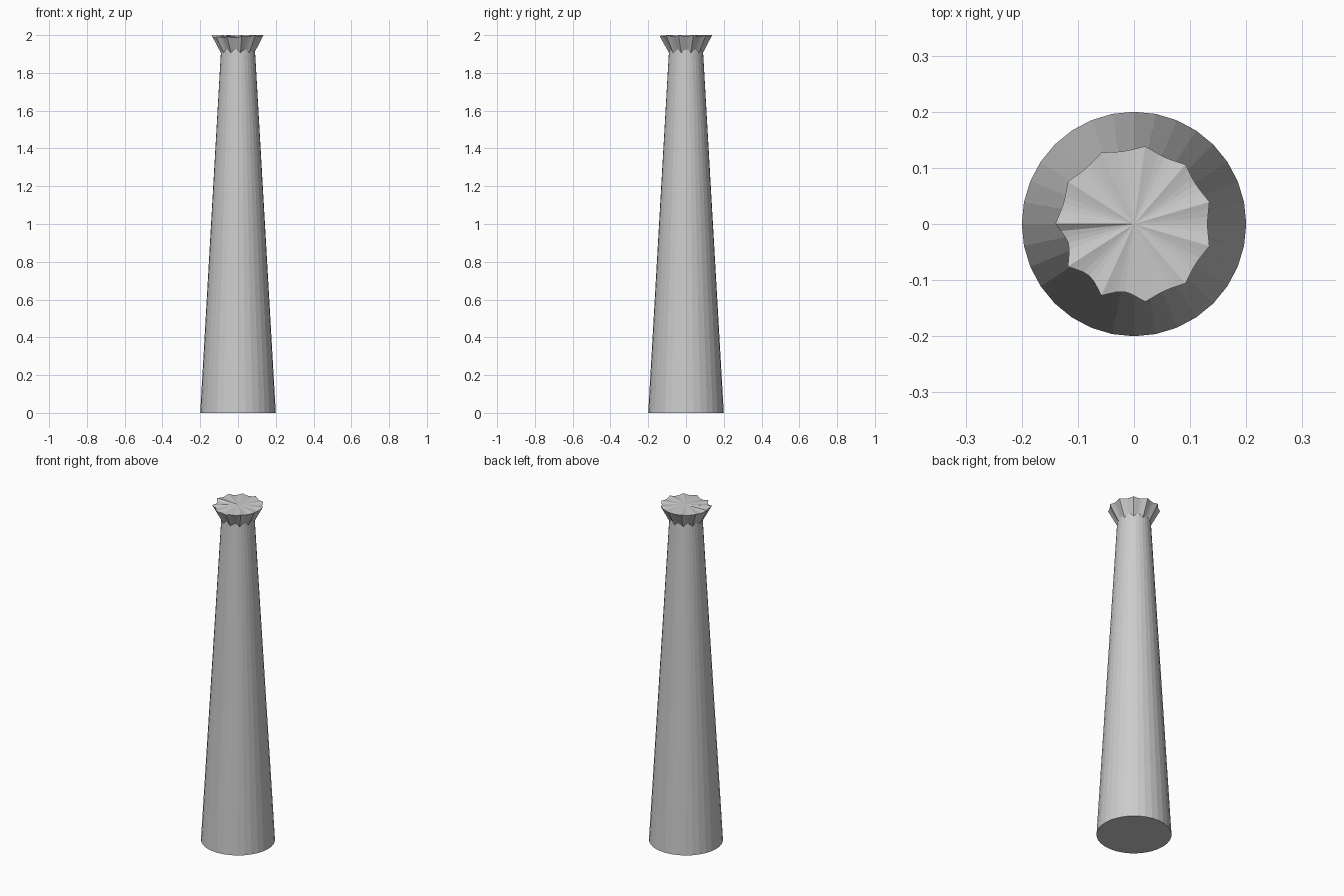
import bpy, bmesh
from math import sin, cos, pi, radians

if "Cube" in bpy.data.objects:
    bpy.data.objects.remove(bpy.data.objects["Cube"])

FLUTES, STEPS = 11, 6


def make_object(name, bm):
    bmesh.ops.recalc_face_normals(bm, faces=bm.faces)
    mesh = bpy.data.meshes.new(name)
    bm.to_mesh(mesh)
    bm.free()
    obj = bpy.data.objects.new(name, mesh)
    bpy.context.collection.objects.link(obj)
    return obj


# tapered shaft, ending inside the capital
bm = bmesh.new()
bmesh.ops.create_cone(bm, cap_ends=True, segments=32, radius1=0.2,
                      radius2=0.0865, depth=1.98)
bmesh.ops.translate(bm, verts=bm.verts, vec=(0, 0, 0.99))
make_object("shaft", bm)


# flared capital: sharp ridges with concave flutes between them
def flute_ring(bm, radius, depth, z, drop=0.0, worn_depth=None):
    ring = []
    n = FLUTES * STEPS
    for i in range(n):
        a = pi + 2 * pi * i / n
        hollow = sin(pi * (i % STEPS) / STEPS)
        # the front left of the rim is worn deeper and lower
        worn = worn_depth is not None and radians(180) < a < radians(279)
        d = worn_depth if worn else depth
        r = radius - d * hollow
        h = z - drop * hollow - (0.007 if worn else 0)
        ring.append(bm.verts.new((r * cos(a), r * sin(a), h)))
    return ring


bm = bmesh.new()
low = flute_ring(bm, 0.082, 0.012, 1.89)
top = flute_ring(bm, 0.14, 0.009, 2.0, 0.006, 0.018)
n = len(low)
for i in range(n):
    j = (i + 1) % n
    bm.faces.new((low[i], low[j], top[j], top[i]))
bm.faces.new(low)

# nearly flat top, fanned from the centre
centre = bm.verts.new((0, 0, 1.998))
for i in range(n):
    bm.faces.new((top[i], top[(i + 1) % n], centre))
make_object("fluted_capital", bm)
